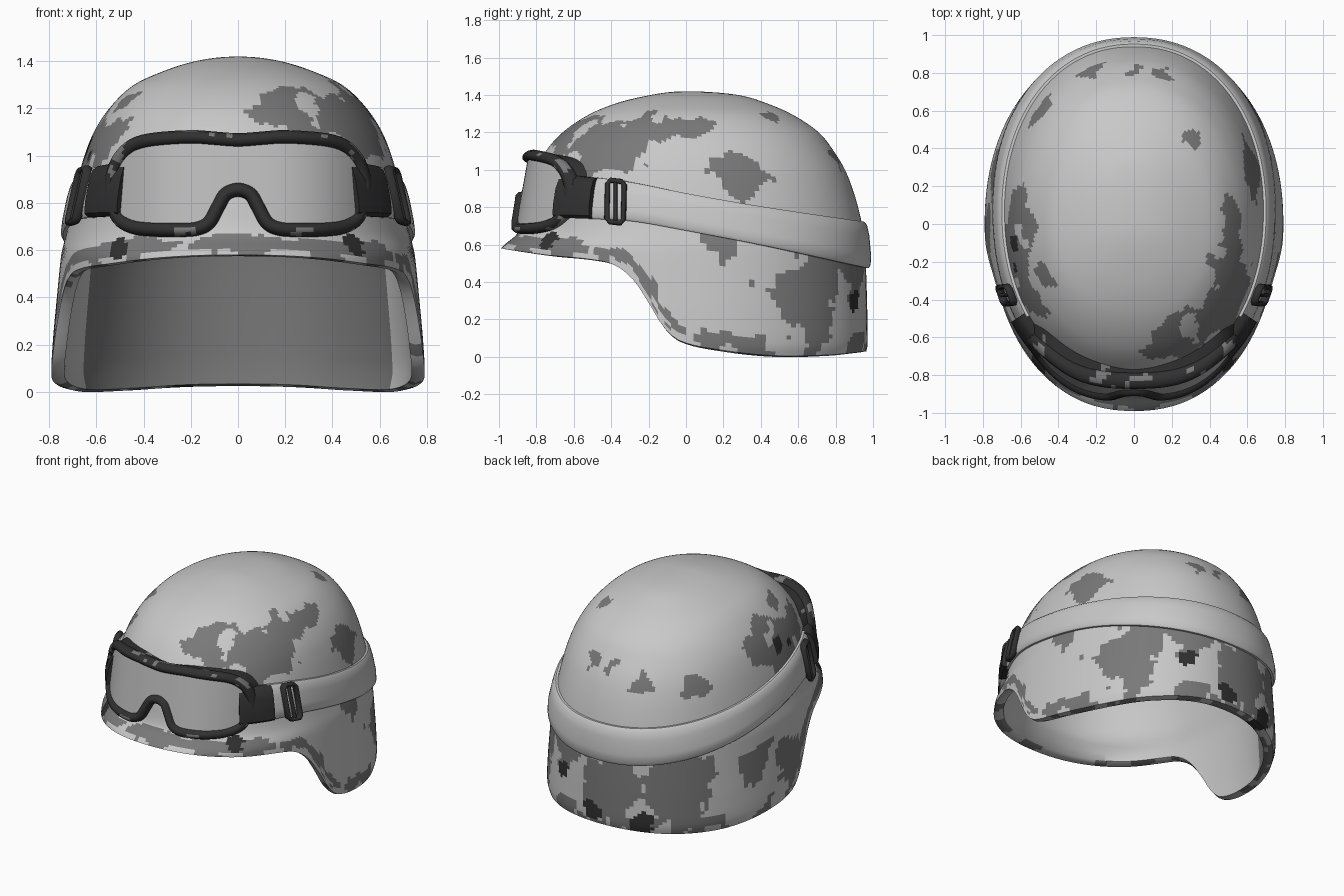
import bpy, bmesh, math
from mathutils import Vector, noise

if "Cube" in bpy.data.objects:
    bpy.data.objects.remove(bpy.data.objects["Cube"])

def material(name, v):
    m = bpy.data.materials.new(name)
    m.diffuse_color = (v, v, v, 1)
    m.use_nodes = True
    m.node_tree.nodes["Principled BSDF"].inputs["Base Color"].default_value = m.diffuse_color
    return m

LIGHT = material("light_grey", 0.58)
MID = material("mid_grey", 0.19)
DARK = material("dark_grey", 0.03)
LENS = material("lens_grey", 0.5)
CAMO = [LIGHT, MID, DARK]

# ---------- helpers ----------
def interp(tab, x, c=1):
    """Smooth interpolation of column c in a table sorted by its first column."""
    if x <= tab[0][0]: return tab[0][c]
    if x >= tab[-1][0]: return tab[-1][c]
    i = next(k for k in range(len(tab) - 1) if tab[k + 1][0] >= x)
    def slope(k):
        a, b = tab[max(k - 1, 0)], tab[min(k + 1, len(tab) - 1)]
        return (b[c] - a[c]) / (b[0] - a[0])
    h = tab[i + 1][0] - tab[i][0]
    t = (x - tab[i][0]) / h
    return ((2*t**3 - 3*t*t + 1) * tab[i][c] + (t**3 - 2*t*t + t) * h * slope(i)
            + (3*t*t - 2*t**3) * tab[i + 1][c] + (t**3 - t*t) * h * slope(i + 1))

def grid(name, rows, mats, wrap_rows=False, wrap_cols=False, rule=None, caps=False, angle=40):
    """Skin a table of points; rule(centre, row) gives the material index."""
    bm = bmesh.new()
    V = [[bm.verts.new(p) for p in r] for r in rows]
    n, m = len(V), len(V[0])
    for i in range(n if wrap_rows else n - 1):
        for j in range(m if wrap_cols else m - 1):
            a, b = V[i], V[(i + 1) % n]
            f = bm.faces.new((a[j], a[(j + 1) % m], b[(j + 1) % m], b[j]))
            if rule: f.material_index = rule(f.calc_center_median(), i)
    if caps:
        bm.faces.new(V[0]); bm.faces.new(V[-1])
    bmesh.ops.remove_doubles(bm, verts=bm.verts, dist=1e-5)
    bmesh.ops.recalc_face_normals(bm, faces=bm.faces)
    me = bpy.data.meshes.new(name)
    bm.to_mesh(me); bm.free()
    for mt in mats: me.materials.append(mt)
    ob = bpy.data.objects.new(name, me)
    bpy.context.collection.objects.link(ob)
    bpy.ops.object.select_all(action='DESELECT')
    ob.select_set(True)
    bpy.context.view_layer.objects.active = ob
    bpy.ops.object.shade_smooth_by_angle(angle=math.radians(angle))
    return ob

def sweep(name, pts, axis, ra, rb, mats, closed=True, rule=None):
    """Oval tube along a path; rb is the radius along axis."""
    n, rows = len(pts), []
    for i, p in enumerate(pts):
        a = pts[i - 1] if closed or i else p
        b = pts[(i + 1) % n] if closed or i < n - 1 else p
        side = (b - a).cross(axis).normalized()
        rows.append([p + side * ra * math.cos(k * math.pi / 5) + axis * rb * math.sin(k * math.pi / 5)
                     for k in range(10)])
    return grid(name, rows, mats, closed, True, rule, not closed, 60)

# ---------- helmet surface: half width, front and back reach at each height ----------
TOP, E = 1.42, 0.93
PROFILE = [(1.42, 0, 0, 0), (1.4, .18, .19, .28), (1.36, .31, .36, .42), (1.3, .44, .51, .56),
           (1.2, .545, .66, .71), (1.1, .61, .75, .79), (1.0, .65, .81, .85), (.9, .678, .845, .89),
           (.8, .70, .865, .92), (.7, .72, .885, .943), (.65, .732, .91, .95), (.6, .745, .97, .956),
           (.57, .75, .995, .958), (.4, .767, 1.0, .965), (.2, .785, 1.0, .97), (.06, .79, 1.0, .97),
           (0, .775, 1.0, .955)]
PROFILE = [(math.sqrt(TOP - r[0]),) + r[1:] for r in PROFILE]
RIM = [(-1, .58), (-.75, .545), (-.5, .52), (-.38, .49), (-.28, .41), (-.2, .29), (-.12, .16),
       (-.03, .085), (.2, .035), (.5, .006), (.8, .012), (.97, .03)]
RIM_PTS = [(y, interp(RIM, y)) for y in [-1 + k * .04 for k in range(50)]]

def reach(z):
    u = math.sqrt(max(TOP - z, 0))
    return [interp(PROFILE, u, c) for c in (1, 2, 3)]

def spow(v, e):
    return math.copysign(abs(v) ** e, v)

def surf(th, z, off=0.0, f=1.0):
    w, fr, bk = reach(z)
    c = math.cos(th)
    return Vector((spow(math.sin(th), E) * (w * f + off),
                   -spow(c, E) * ((fr if c > 0 else bk) * f + off), z))

def theta(y, z):
    w, fr, bk = reach(z)
    return math.acos(max(-1, min(1, spow(-y / (fr if y < 0 else bk), 1 / E))))

# ---------- camouflage patches: x, y, z, radius ----------
PATCHES = [(.45, -.45, 1.17, .18), (.2, -.63, 1.2, .13), (.55, -.3, 1.1, .13), (.5, -.2, 1.22, .11),
           (.5, -.58, 1.03, .09), (.63, .18, 1.02, .08), (.62, .32, .95, .12), (.52, .05, 1.22, .07),
           (.7, .2, .61, .1), (.45, .84, .76, .06), (.6, .68, .4, .2), (.6, .75, .18, .16),
           (.76, .43, .42, .05), (.3, .92, .48, .14), (-.5, .78, .32, .24), (-.1, .97, .28, .2),
           (-.72, .3, .4, .13), (-.75, 0, .3, .15), (-.6, .05, 1.1, .13), (-.62, -.15, 1.0, .16),
           (-.55, -.4, 1.03, .12), (-.5, .6, .97, .07), (-.25, .84, .98, .06), (0, .8, 1.1, .05),
           (.15, .8, 1.08, .06), (.3, .45, 1.29, .04), (-.5, -.25, 1.25, .06)]
SPOTS = [(.52, -.76, .64, .08), (-.52, -.76, .64, .08), (-.63, -.1, 1.05, .05), (-.63, -.24, 1.0, .04),
         (-.3, .9, .09, .09), (.3, .92, .3, .05), (.05, .97, .1, .05)]

def inside(p, blobs, k):
    wob = k * (.11 * noise.noise(p * 7) + .06 * noise.noise(p * 17))
    return any((p - Vector(b[:3])).length < b[3] + wob for b in blobs)

OUT = 90
def shell_rule(p, row):
    if row > OUT + 1:
        return 1 if p.y > .45 else 0
    if inside(p, SPOTS, .5): return 2
    d = min(math.hypot(p.y - y, p.z - z) for y, z in RIM_PTS) if p.z < .75 else 9
    n = noise.noise(p * 6) + .5 * noise.noise(p * 15)
    if p.y < 0:
        if d < .035: return 1 if n > .25 else 0
        if d < .085 + .05 * n: return 1 if n > -.45 else 0
    elif d < .1 and n > 0:
        return 1
    return 1 if inside(p, PATCHES, 1) else 0

# ---------- helmet shell: outside, rolled lip, inside ----------
N = 192
cols = []
for j in range(N):
    th = 2 * math.pi * j / N
    c = math.cos(th)
    zr = interp(RIM, -spow(c, E) * (1 if c > 0 else .97))
    col = []
    for i in range(OUT + 1):
        col.append(surf(th, TOP - (TOP - zr) * (i / OUT) ** 1.4))
    lip = surf(th, zr, 0, .965)
    lip.z -= .006
    col.append(lip)
    for i in range(30, -1, -1):
        z = TOP - (TOP - zr) * (i / 30) ** 1.4
        p = surf(th, z, 0, .93)
        p.z = zr + .004 + (z - zr) * .955
        col.append(p)
    cols.append(col)
grid("helmet_shell", [list(r) for r in zip(*cols)], CAMO, False, True, shell_rule, angle=50)

# ---------- bands lying on the shell ----------
SECTION = [(-1, 0), (-1, .6), (-.85, .9), (-.4, 1), (.4, 1), (.85, .9), (1, .6), (1, 0)]
STRAP = [(-.6, .855, .115), (-.3, .83, .103), (0, .775, .1), (.4, .70, .105), (.95, .595, .125)]

def band(name, t0, t1, steps, thick, mat, grow=1.0):
    rows = []
    for i in range(steps + 1):
        t = t0 + (t1 - t0) * i / steps
        y = surf(t, .75).y
        zc, h = interp(STRAP, y), interp(STRAP, y, 2) * grow
        rows.append([surf(t, zc + a * h, -.01 + b * (thick + .01)) for a, b in SECTION])
    return grid(name, rows, [mat], False, True, caps=True)

t0 = theta(-.5, .85)
band("elastic_strap", t0, 2 * math.pi - t0, 96, .03, LIGHT)

for s, side in ((1, "right"), (-1, "left")):
    # goggle arm joining frame to strap
    band(side + "_goggle_arm", s * theta(-.66, .85), s * theta(-.48, .85), 10, .06, DARK, .98)
    # strap buckle: rounded rectangle with a middle bar
    ring = [(-.405, .74), (-.39, .722), (-.335, .715), (-.32, .733),
            (-.315, .92), (-.33, .938), (-.385, .945), (-.4, .927)]
    def on(y, z):
        return surf(s * theta(y, z), z, .04)
    sweep(side + "_buckle", [on(*q) for q in ring], Vector((1, 0, 0)), .014, .022, [DARK])
    sweep(side + "_buckle_bar", [on(-.36, .72), on(-.36, .94)], Vector((1, 0, 0)), .01, .014, [DARK], False)

# ---------- goggles ----------
UPPER = [(0, 1.065), (.1, 1.072), (.2, 1.078), (.35, 1.068), (.44, 1.045), (.5, .99), (.53, .92), (.538, .87)]
LOWER = [(.53, .80), (.505, .735), (.45, .70), (.37, .688), (.27, .686), (.18, .69), (.125, .715),
         (.09, .775), (.06, .83), (.03, .85), (0, .856)]
half = UPPER + LOWER
ctrl = half + [(-x, z) for x, z in half[-2:0:-1]]

def face_y(x, z):
    return -.90 + 1.65 * abs(x) ** 3 + .18 * (z - .68)

path = []
for i in range(len(ctrl)):
    a, b, c, d = [Vector(ctrl[(i + k) % len(ctrl)]) for k in (-1, 0, 1, 2)]
    for t in (0, .25, .5, .75):
        q = .5 * (2*b + (c - a)*t + (2*a - 5*b + 4*c - d)*t*t + (3*b - a - 3*c + d)*t**3)
        path.append(Vector((q.x, face_y(q.x, q.y), q.y)))

def frame_rule(p, row):
    n = noise.noise(p * 9 + Vector((3, 1, 2))) + .5 * noise.noise(p * 22)
    outer = abs(p.x) > .47 or p.z > 1.08 or (p.z < .69 and abs(p.x) > .15)
    return 1 if outer and n > .22 else 0

sweep("goggle_frame", path, Vector((0, 1, 0)), .03, .045, [DARK, MID], True, frame_rule)

# face seal running from the frame back to the shell
def shell_y(x, z):
    w, fr, bk = reach(z)
    return -fr * max(0, 1 - (abs(x) / w) ** (2 / E)) ** (E / 2)
seal = []
for p in path:
    x, z = p.x * 1.025, .87 + (p.z - .87) * 1.03
    y0, y1 = p.y, max(p.y + .03, shell_y(x, z) + .015)
    seal.append([Vector((x, y0 + (y1 - y0) * k / 3, z)) for k in range(4)])
grid("goggle_seal", seal, [DARK, MID], True, False, frame_rule)

# curved lens filling the frame
low = LOWER[::-1] + [(.538, .87)]
lens = []
for i in range(-36, 37):
    x = .536 * i / 36
    hi, lo = interp(UPPER, abs(x)), interp(low, abs(x))
    lens.append([Vector((x, face_y(x, lo + (hi - lo) * k / 8) - .014, lo + (hi - lo) * k / 8))
                 for k in range(9)])
ob = grid("goggle_lens", lens, [LENS])
if sum(f.normal.y for f in ob.data.polygons) > 0:
    ob.data.flip_normals()
